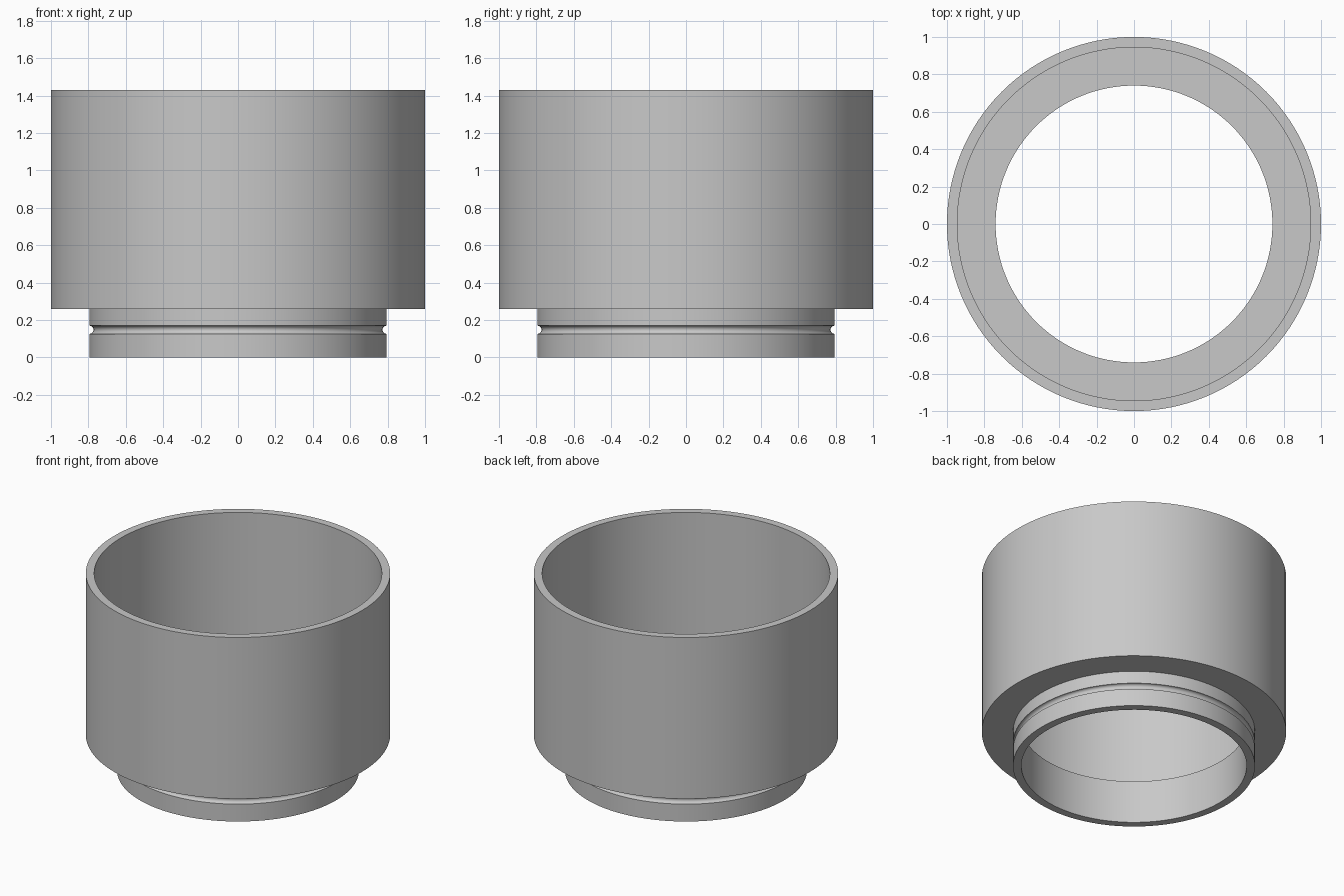
import bpy, bmesh
from math import pi, cos, sin, radians

cube = bpy.data.objects.get("Cube")
if cube:
    bpy.data.objects.remove(cube, do_unlink=True)

SEGMENTS = 128
HEIGHT = 1.43
SHOULDER_Z, LEDGE_Z = 0.26, 0.31       # underside and inside of the step
OUTER_R, BORE_R = 1.0, 0.945           # wide upper cup
NECK_R, NECK_BORE_R = 0.795, 0.74      # narrow lower neck
GROOVE_Z, GROOVE_R = 0.148, 0.022      # round seal groove

grey = bpy.data.materials.new("grey")
grey.use_nodes = True
colour = (0.58, 0.58, 0.58, 1)
grey.diffuse_color = colour
grey.node_tree.nodes["Principled BSDF"].inputs["Base Color"].default_value = colour


def lathe(name, profile, material):
    """Turn a closed (radius, height) profile around the z axis."""
    bm = bmesh.new()
    verts = [bm.verts.new((r, 0, z)) for r, z in profile]
    edges = [bm.edges.new((v, verts[i - 1])) for i, v in enumerate(verts)]
    bmesh.ops.spin(bm, geom=verts + edges, cent=(0, 0, 0), axis=(0, 0, 1),
                   angle=2 * pi, steps=SEGMENTS)
    bmesh.ops.remove_doubles(bm, verts=bm.verts, dist=0.0005)
    bmesh.ops.recalc_face_normals(bm, faces=bm.faces)
    mesh = bpy.data.meshes.new(name)
    bm.to_mesh(mesh)
    bm.free()
    mesh.materials.append(material)
    obj = bpy.data.objects.new(name, mesh)
    bpy.context.collection.objects.link(obj)
    bpy.ops.object.select_all(action='DESELECT')
    obj.select_set(True)
    bpy.context.view_layer.objects.active = obj
    bpy.ops.object.shade_smooth_by_angle(angle=radians(30))
    return obj


# Half-round groove cut into the neck, from bottom to top
groove = [(NECK_R - GROOVE_R * sin(pi * i / 10),
           GROOVE_Z - GROOVE_R * cos(pi * i / 10)) for i in range(11)]

# Open stepped sleeve: neck, groove, shoulder, cup wall, bore and inner ledge
profile = [(NECK_BORE_R, 0), (NECK_R, 0), *groove,
           (NECK_R, SHOULDER_Z), (OUTER_R, SHOULDER_Z),
           (OUTER_R, HEIGHT), (BORE_R, HEIGHT),
           (BORE_R, LEDGE_Z), (NECK_BORE_R, LEDGE_Z)]
lathe("stepped_sleeve", profile, grey)
